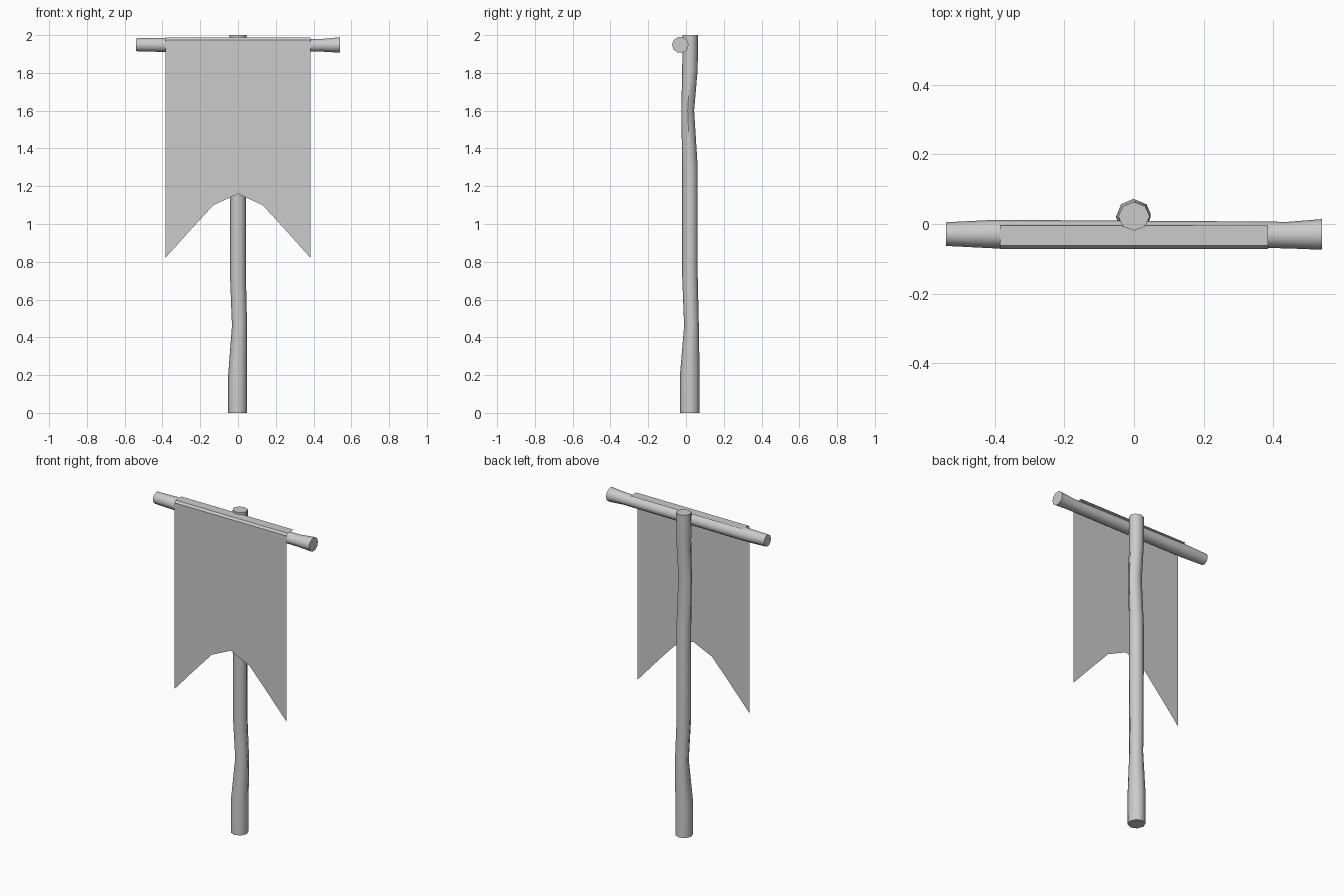
import bpy, bmesh, math
from mathutils import Vector

if "Cube" in bpy.data.objects:
    bpy.data.objects.remove(bpy.data.objects["Cube"])

grey = bpy.data.materials.new("plain_grey")
grey.use_nodes = True
colour = (0.6, 0.6, 0.6, 1)
grey.diffuse_color = colour
grey.node_tree.nodes["Principled BSDF"].inputs["Base Color"].default_value = colour


def finish(name, bm, angle=50):
    mesh = bpy.data.meshes.new(name)
    bm.to_mesh(mesh)
    bm.free()
    mesh.materials.append(grey)
    obj = bpy.data.objects.new(name, mesh)
    bpy.context.collection.objects.link(obj)
    bpy.ops.object.select_all(action='DESELECT')
    obj.select_set(True)
    bpy.context.view_layer.objects.active = obj
    bpy.ops.object.shade_smooth_by_angle(angle=math.radians(angle))
    return obj


def rod(name, sections, u, v, sides=8, turn=0.0):
    """Capped rod through (centre, radius along u, radius along v) sections."""
    bm = bmesh.new()
    u, v = Vector(u), Vector(v)
    rings = []
    for centre, ru, rv in sections:
        ring = []
        for i in range(sides):
            a = math.tau * i / sides + turn
            ring.append(bm.verts.new(Vector(centre) + u * ru * math.cos(a) + v * rv * math.sin(a)))
        rings.append(ring)
    for low, high in zip(rings, rings[1:]):
        for i in range(sides):
            j = (i + 1) % sides
            bm.faces.new((low[i], low[j], high[j], high[i]))
    bm.faces.new(rings[0][::-1])
    bm.faces.new(rings[-1])
    bmesh.ops.recalc_face_normals(bm, faces=bm.faces)
    return finish(name, bm)


# Crooked wooden pole
rod("pole", [
    ((-0.002, 0.02, 0), 0.05, 0.052),
    ((-0.002, 0.02, 0.2), 0.05, 0.052),
    ((0.008, 0.029, 0.46), 0.04, 0.039),
    ((0, 0.021, 0.72), 0.042, 0.041),
    ((0, 0.021, 1.3), 0.043, 0.041),
    ((0, 0.009, 1.6), 0.042, 0.034),
    ((0, 0.021, 1.82), 0.043, 0.041),
    ((0, 0.022, 2), 0.045, 0.041),
], (1, 0, 0), (0, 1, 0))

# Crossbar with a flared left end
rod("crossbar", [
    ((-0.54, -0.029, 1.949), 0.034, 0.036),
    ((-0.4, -0.029, 1.948), 0.041, 0.039),
    ((0.38, -0.031, 1.946), 0.038, 0.035),
    ((0.44, -0.032, 1.946), 0.038, 0.035),
    ((0.54, -0.03, 1.948), 0.044, 0.043),
], (0, 1, 0), (0, 0, 1), 10)

# Thin cloth folded over the crossbar, with a forked lower edge
bm = bmesh.new()
hem = [(0.385, 0.82), (0.25, 0.97), (0.13, 1.10), (0, 1.16)]
hem = [(-x, z) for x, z in hem] + hem[-2::-1]
fold = [(-0.004, 1.988), (-0.062, 1.988), (-0.072, 1.975)]
columns = []
for x, z in hem:
    points = [(x, y, top) for y, top in fold] + [(x, -0.072, z)]
    columns.append([bm.verts.new(p) for p in points])
for a, b in zip(columns, columns[1:]):
    for i in range(len(fold)):
        bm.faces.new((a[i], a[i + 1], b[i + 1], b[i]))
finish("cloth", bm, 30)
